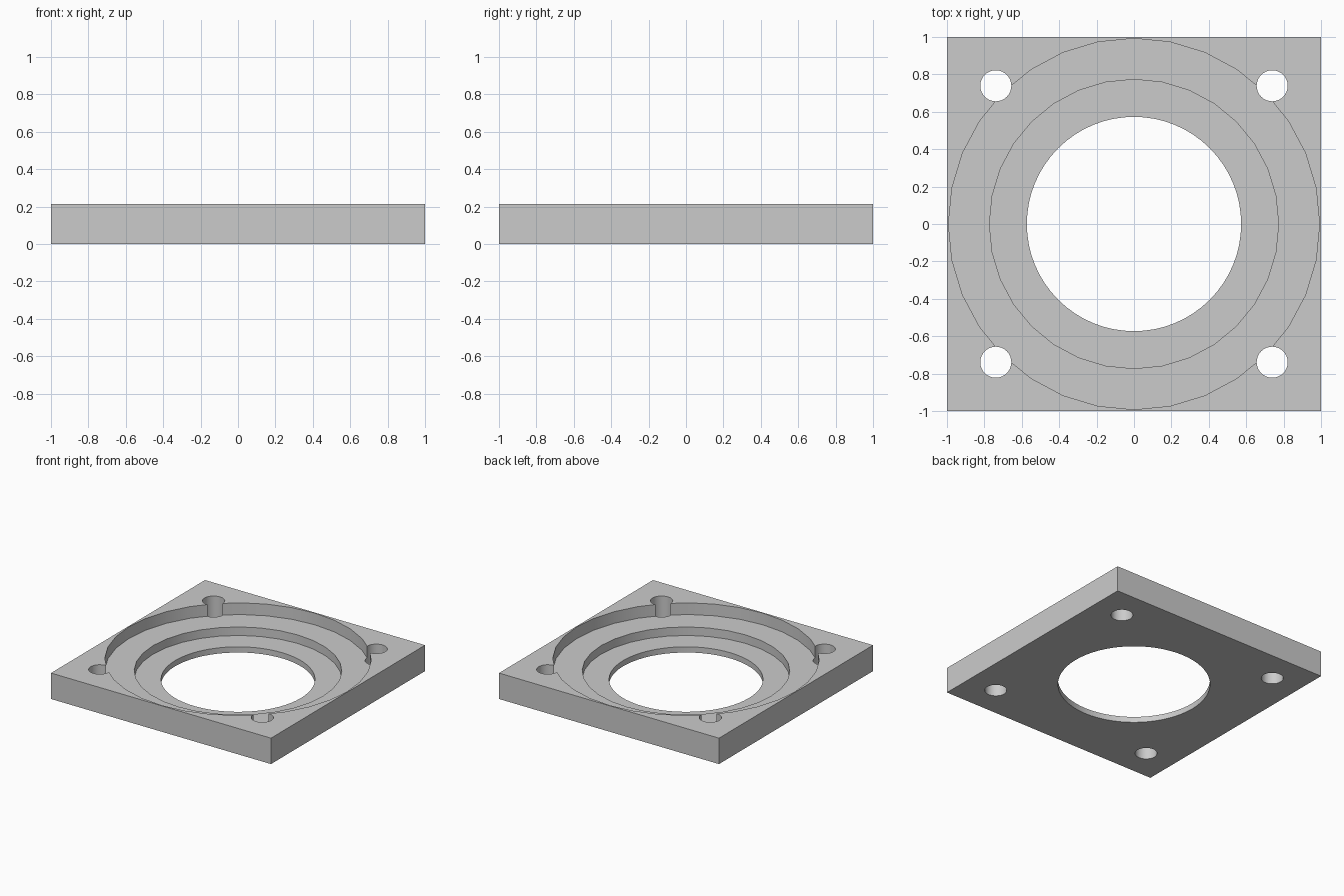
import bpy
import math

cube = bpy.data.objects.get("Cube")
if cube:
    bpy.data.objects.remove(cube, do_unlink=True)

HEIGHT = 0.213
HOLE_OFFSET = 0.739

grey = bpy.data.materials.new("plain_grey")
grey.use_nodes = True
colour = (0.6, 0.6, 0.6, 1)
grey.diffuse_color = colour
grey.node_tree.nodes["Principled BSDF"].inputs["Base Color"].default_value = colour

# Square plate
bpy.ops.mesh.primitive_cube_add(size=1, location=(0, 0, HEIGHT / 2))
plate = bpy.context.object
plate.name = "mounting_plate"
plate.scale = (2, 2, HEIGHT)
bpy.ops.object.transform_apply(location=True, rotation=False, scale=True)
plate.data.materials.append(grey)


def bore(name, radius, floor, sides, x=0, y=0):
    """Cut a round bore from above the plate down to the given floor."""
    top = HEIGHT + 0.1
    bpy.ops.mesh.primitive_cylinder_add(
        vertices=sides, radius=radius, depth=top - floor,
        location=(x, y, (top + floor) / 2))
    cutter = bpy.context.object
    cutter.name = name
    cutter.hide_render = True
    cutter.data.materials.append(grey)
    cut = plate.modifiers.new(name, "BOOLEAN")
    cut.operation = "DIFFERENCE"
    cut.solver = "EXACT"
    cut.object = cutter
    bpy.context.view_layer.objects.active = plate
    bpy.ops.object.modifier_apply(modifier=name)
    bpy.data.objects.remove(cutter, do_unlink=True)


# Stepped central opening
bore("outer_recess", 0.992, 0.117, 32)
bore("inner_recess", 0.773, 0.047, 32)
bore("centre_opening", 0.573, -0.1, 64)

# Four corner bolt holes
for sx in (-1, 1):
    for sy in (-1, 1):
        bore("bolt_hole", 0.083, -0.1, 32, sx * HOLE_OFFSET, sy * HOLE_OFFSET)

# Smooth round walls, sharp rims
bpy.ops.object.select_all(action="DESELECT")
plate.select_set(True)
bpy.context.view_layer.objects.active = plate
bpy.ops.object.shade_smooth_by_angle(angle=math.radians(30))
